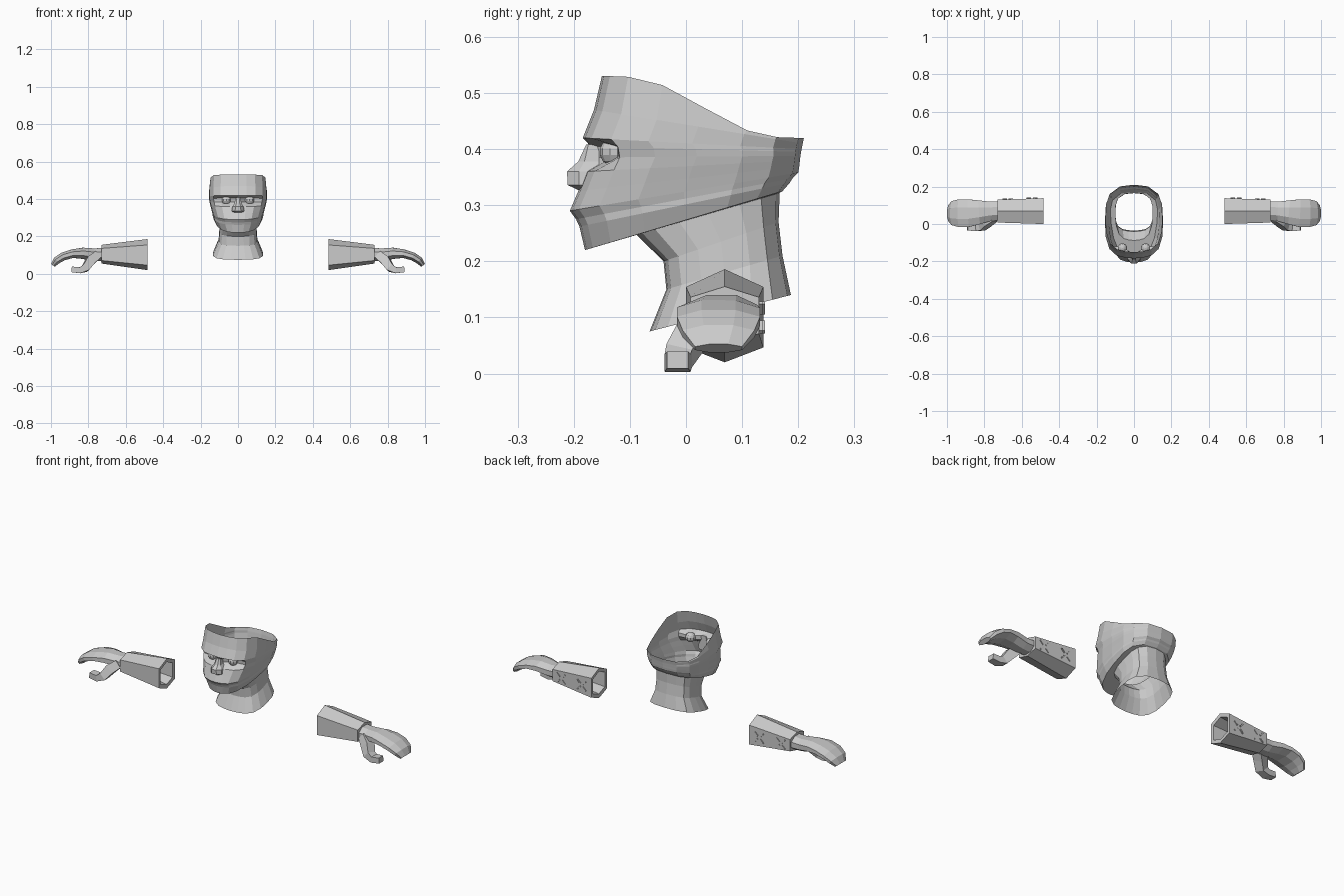
import bpy, bmesh, math
from mathutils import Vector, Matrix

if "Cube" in bpy.data.objects:
    bpy.data.objects.remove(bpy.data.objects["Cube"])


def make(name, bm, mirror=False):
    bmesh.ops.recalc_face_normals(bm, faces=bm.faces)
    me = bpy.data.meshes.new(name)
    bm.to_mesh(me)
    bm.free()
    ob = bpy.data.objects.new(name, me)
    bpy.context.collection.objects.link(ob)
    if mirror:
        ob.modifiers.new("mirror", 'MIRROR').use_mirror_merge = False
    return ob


def loft(name, rings, start=False, end=False, mirror=False):
    bm = bmesh.new()
    vs = [[bm.verts.new(p) for p in r] for r in rings]
    n = len(rings[0])
    for a, b in zip(vs, vs[1:]):
        for i in range(n):
            j = (i + 1) % n
            bm.faces.new((a[i], a[j], b[j], b[i]))
    if start:
        bm.faces.new(vs[0])
    if end:
        bm.faces.new(vs[-1])
    return make(name, bm, mirror)


# Half outline of the head: width fraction, front-to-back fraction
HALF = [(0, 0), (.3, .01), (.6, .04), (.85, .13), (.98, .3), (1, .5),
        (.97, .72), (.84, .87), (.5, .975), (0, 1)]


def head_ring(yf, zf, yb, zb, w, taper=1, recess=0, wave=0):
    half = []
    for i, (u, v) in enumerate(HALF):
        x = u * w * (taper + (1 - taper) * v ** .7)
        y = yf + (yb - yf) * v + (recess if i in (1, 2) else 0)
        z = zf + (zb - zf) * v + wave * math.sin(2 * math.pi * v)
        half.append((x, y, z))
    return half + [(-x, y, z) for x, y, z in half[-2:0:-1]]


# Open head shell with neck, from neck base to the slanted rim
loft("head_and_neck", [head_ring(*r) for r in [
    (-.065, .075, .187, .14, .135),
    (-.035, .15, .172, .21, .104),
    (-.04, .20, .165, .27, .1),
    (-.088, .247, .167, .322, .105, .85),
    (-.18, .22, .172, .325, .142, .62),
    (-.19, .262, .185, .34, .148, .75),
    (-.196, .275, .19, .348, .149, .74),
    (-.207, .29, .2, .358, .15, .78),
    (-.192, .325, .202, .37, .152, .85),
    (-.178, .36, .203, .38, .154, .92),
    (-.166, .385, .204, .388, .155, .96, .03),
    (-.17, .405, .205, .395, .155, 1, .035),
    (-.184, .42, .206, .4, .155, 1),
    (-.164, .47, .208, .41, .155, 1),
    (-.15, .53, .21, .42, .15, 1, 0, .018)]])

# Nose
loft("nose", [[(-w, -.155, z), (-w, (t - .17) / 2, z), (-w * .45, t, z),
               (w * .45, t, z), (w, (t - .17) / 2, z), (w, -.155, z)]
              for z, w, t in [(.408, .014, -.178), (.378, .019, -.192),
                              (.36, .03, -.212), (.336, .034, -.211),
                              (.327, .024, -.192)]], True, True)

# Eyes
bm = bmesh.new()
bmesh.ops.create_uvsphere(bm, u_segments=10, v_segments=7, radius=.026,
                          matrix=Matrix.Translation((.062, -.128, .395)))
make("eye", bm, True)

# Hollow hexagonal forearm cuff
HEX = [(0, 1), (1, .62), (1, -.68), (0, -1), (-1, -.68), (-1, .62)]


def hexagon(x, yc, zc, hy, hz):
    return [(x, yc + a * hy, zc + b * hz) for a, b in HEX]


loft("forearm", [hexagon(.73, .069, .105, .040, .033),
                 hexagon(.73, .069, .105, .061, .05),
                 hexagon(.485, .069, .103, .069, .083),
                 hexagon(.487, .069, .103, .052, .062),
                 hexagon(.70, .069, .105, .040, .033)], False, True, True)

# Crossed lacing on the back side of the forearm
bm = bmesh.new()
for cx, cy in ((.545, .137), (.675, .132)):
    for sx in (-1, 1):
        for sz in (-1, 1):
            m = (Matrix.Translation((cx + sx * .017, cy, .1 + sz * .017))
                 @ Matrix.Rotation(-sx * sz * math.pi / 4, 4, 'Y')
                 @ Matrix.Diagonal((.026, .008, .007, 1)))
            bmesh.ops.create_cube(bm, size=1, matrix=m)
make("lacing", bm, True)


def sweep(name, stations, sides):
    # stations: x, y, z, half width, half thickness along a bent path
    pts = [Vector(s[:3]) for s in stations]
    rings = []
    for i, s in enumerate(stations):
        t = (pts[min(i + 1, len(pts) - 1)] - pts[max(i - 1, 0)]).normalized()
        side = (Vector((0, 1, 0)) - t * t.y).normalized()
        up = t.cross(side)
        ring = []
        for k in range(sides):
            a = 2 * math.pi * (k + .5) / sides
            f = 1 / math.cos(math.pi / sides)
            ring.append(pts[i] + side * s[3] * f * math.cos(a)
                        + up * s[4] * f * math.sin(a))
        rings.append(ring)
    loft(name, rings, True, True, True)


# Mitten-like curled hand
sweep("hand", [(.715, .069, .103, .05, .036), (.77, .068, .102, .052, .034),
               (.83, .063, .110, .064, .030), (.885, .058, .108, .074, .023),
               (.935, .058, .093, .074, .022), (.97, .058, .071, .064, .020),
               (.99, .058, .045, .042, .012)], 8)

# Hooked thumb
sweep("thumb", [(.755, .035, .098, .026, .022), (.79, .01, .068, .026, .025),
                (.815, -.012, .032, .024, .021), (.845, -.015, .019, .023, .016),
                (.89, -.015, .024, .019, .015)], 4)
